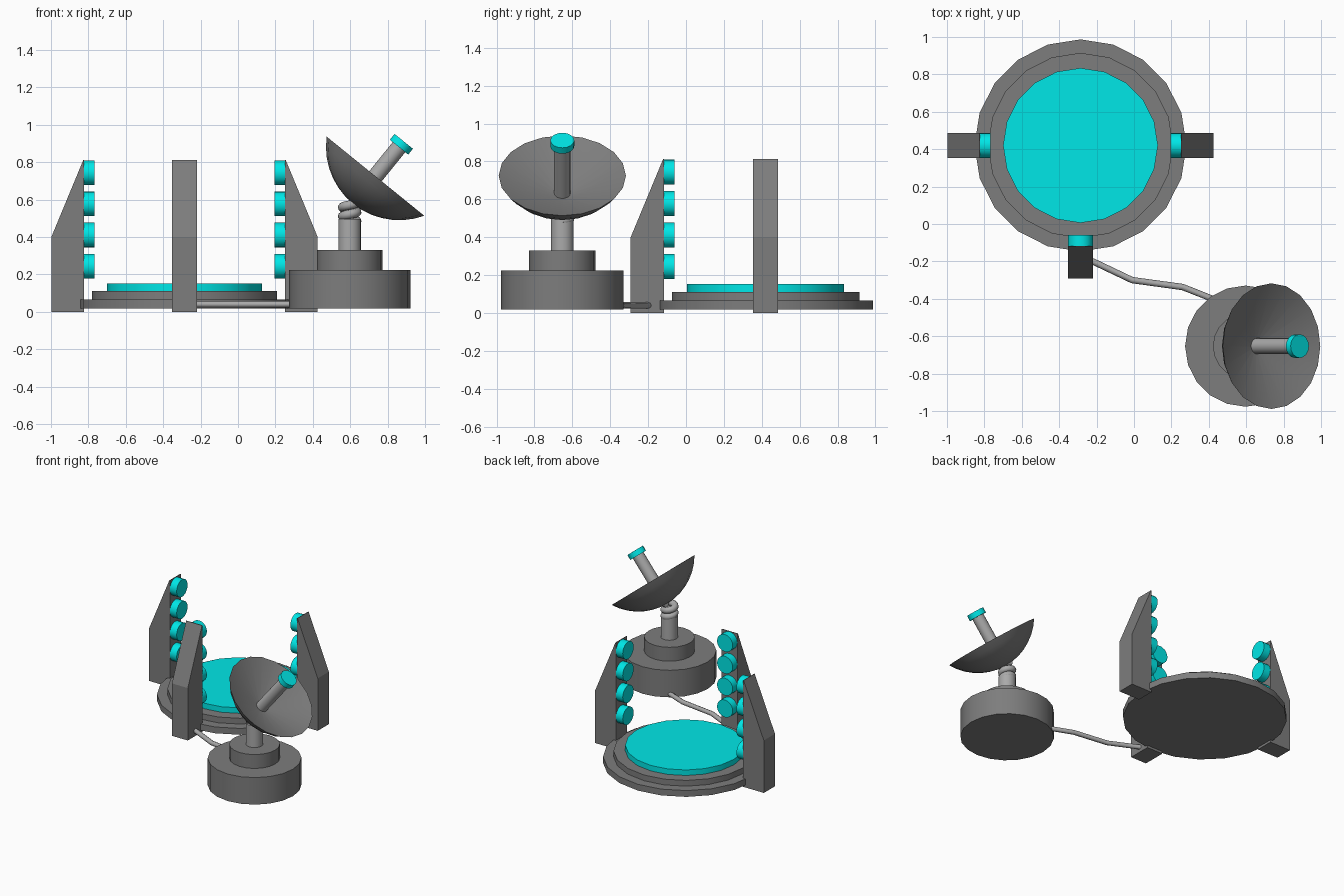
import bpy, bmesh
from math import sin, cos, pi, radians, asin
from mathutils import Vector, Matrix

if "Cube" in bpy.data.objects:
    bpy.data.objects.remove(bpy.data.objects["Cube"])


def material(name, r, g, b):
    m = bpy.data.materials.new(name)
    m.diffuse_color = (r, g, b, 1)
    m.use_nodes = True
    m.node_tree.nodes["Principled BSDF"].inputs["Base Color"].default_value = m.diffuse_color
    return m


cyan = material("cyan", 0.0, 0.8, 0.8)
dark = material("dark_grey", 0.205, 0.205, 0.205)
mid = material("mid_grey", 0.4, 0.4, 0.4)


def finish(name, bm, mat, smooth=True):
    bmesh.ops.recalc_face_normals(bm, faces=bm.faces)
    mesh = bpy.data.meshes.new(name)
    bm.to_mesh(mesh)
    bm.free()
    ob = bpy.data.objects.new(name, mesh)
    bpy.context.collection.objects.link(ob)
    mesh.materials.append(mat)
    if smooth:
        bpy.ops.object.select_all(action='DESELECT')
        ob.select_set(True)
        bpy.context.view_layer.objects.active = ob
        bpy.ops.object.shade_smooth_by_angle(angle=radians(35))
    return ob


def lathe(name, profile, origin, axis=(0, 0, 1), sides=20, mat=dark):
    """Revolve (radius, height) points around an axis through origin."""
    rot = Vector((0, 0, 1)).rotation_difference(Vector(axis)).to_matrix().to_4x4()
    xf = Matrix.Translation(origin) @ rot
    bm = bmesh.new()
    rings = []
    for r, h in profile:
        n = sides if r > 0 else 1
        rings.append([bm.verts.new(xf @ Vector((r * cos(2 * pi * i / sides), r * sin(2 * pi * i / sides), h)))
                      for i in range(n)])
    for a, b in zip(rings, rings[1:]):
        for i in range(sides):
            j = (i + 1) % sides
            quad = [a[i % len(a)], a[j % len(a)], b[j % len(b)], b[i % len(b)]]
            bm.faces.new(list(dict.fromkeys(quad)))
    for ring in (rings[0], rings[-1]):
        if len(ring) > 1:
            bm.faces.new(ring)
    return finish(name, bm, mat)


def drum(name, origin, radius, h0, h1, axis=(0, 0, 1), sides=20, mat=dark):
    return lathe(name, [(radius, h0), (radius, h1)], origin, axis, sides, mat)


def tube(name, points, radius, mat=mid):
    cu = bpy.data.curves.new(name, 'CURVE')
    cu.dimensions = '3D'
    cu.bevel_depth = radius
    cu.bevel_resolution = 2
    cu.use_fill_caps = True
    sp = cu.splines.new('POLY')
    sp.points.add(len(points) - 1)
    for p, co in zip(sp.points, points):
        p.co = (*co, 1)
    cu.materials.append(mat)
    bpy.context.collection.objects.link(bpy.data.objects.new(name, cu))


# Round pad: two grey steps and a cyan top
pad = Vector((-0.286, 0.42, 0))
drum("pad_base", pad, 0.567, 0.018, 0.066)
drum("pad_step", pad, 0.495, 0.066, 0.11)
drum("pad_top", pad, 0.414, 0.11, 0.152, mat=cyan)

# Three pylons around the pad, each with four cyan emitters
pylon_profile = [(0.537, 0), (0.712, 0), (0.712, 0.4), (0.541, 0.812), (0.537, 0.812)]
for side, angle in (("left", 180), ("front", 270), ("right", 0)):
    a = radians(angle)
    out = Vector((cos(a), sin(a), 0))
    across = Vector((-sin(a), cos(a), 0)) * 0.067
    bm = bmesh.new()
    f = bm.faces.new([bm.verts.new(pad + out * r - across + Vector((0, 0, z))) for r, z in pylon_profile])
    ext = bmesh.ops.extrude_face_region(bm, geom=[f], use_keep_orig=True)
    bmesh.ops.translate(bm, vec=across * 2,
                        verts=[v for v in ext["geom"] if isinstance(v, bmesh.types.BMVert)])
    finish(side + "_pylon", bm, dark, smooth=False)
    for i in range(4):
        drum(f"{side}_emitter_{i + 1}", pad + Vector((0, 0, 0.244 + 0.1665 * i)),
             0.066, 0.48, 0.538, axis=out, mat=cyan)

# Dish pedestal
ped = Vector((0.597, -0.653, 0))
drum("pedestal_base", ped, 0.324, 0.018, 0.224)
drum("pedestal_step", ped, 0.175, 0.224, 0.33)
drum("pedestal_column", ped, 0.06, 0.33, 0.495, mat=mid)

# Coiled neck
coil = []
for i in range(41):
    t = 2 * pi * 2.25 * i / 40
    coil.append(ped + Vector((0.039 * cos(t), 0.039 * sin(t), 0.485 + 0.11 * i / 40)))
tube("coiled_neck", coil, 0.025)

# Tilted dish: spherical back, shallow conical front
rim = Vector((0.735, -0.653, 0.725))
aim = Vector((0.63, 0, 0.777)).normalized()
R, D = 0.336, 0.19
S = (R * R + D * D) / (2 * D)
half = asin(R / S)
back = [(S * sin(half * i / 7), S - D - S * cos(half * i / 7)) for i in range(8)]
lathe("dish", back + [(0.02, -0.13)], rim, aim)

# Feed horn
drum("feed_tube", rim, 0.043, -0.15, 0.205, aim, 16, mid)
drum("feed_cap", rim, 0.063, 0.2, 0.24, aim, 16, cyan)

# Ground cable from the front pylon to the pedestal
tube("cable", [(-0.28, -0.175, 0.04), (-0.21, -0.205, 0.04), (-0.01, -0.3, 0.04),
               (0.26, -0.337, 0.04), (0.42, -0.4, 0.04), (0.47, -0.45, 0.04)], 0.017)
